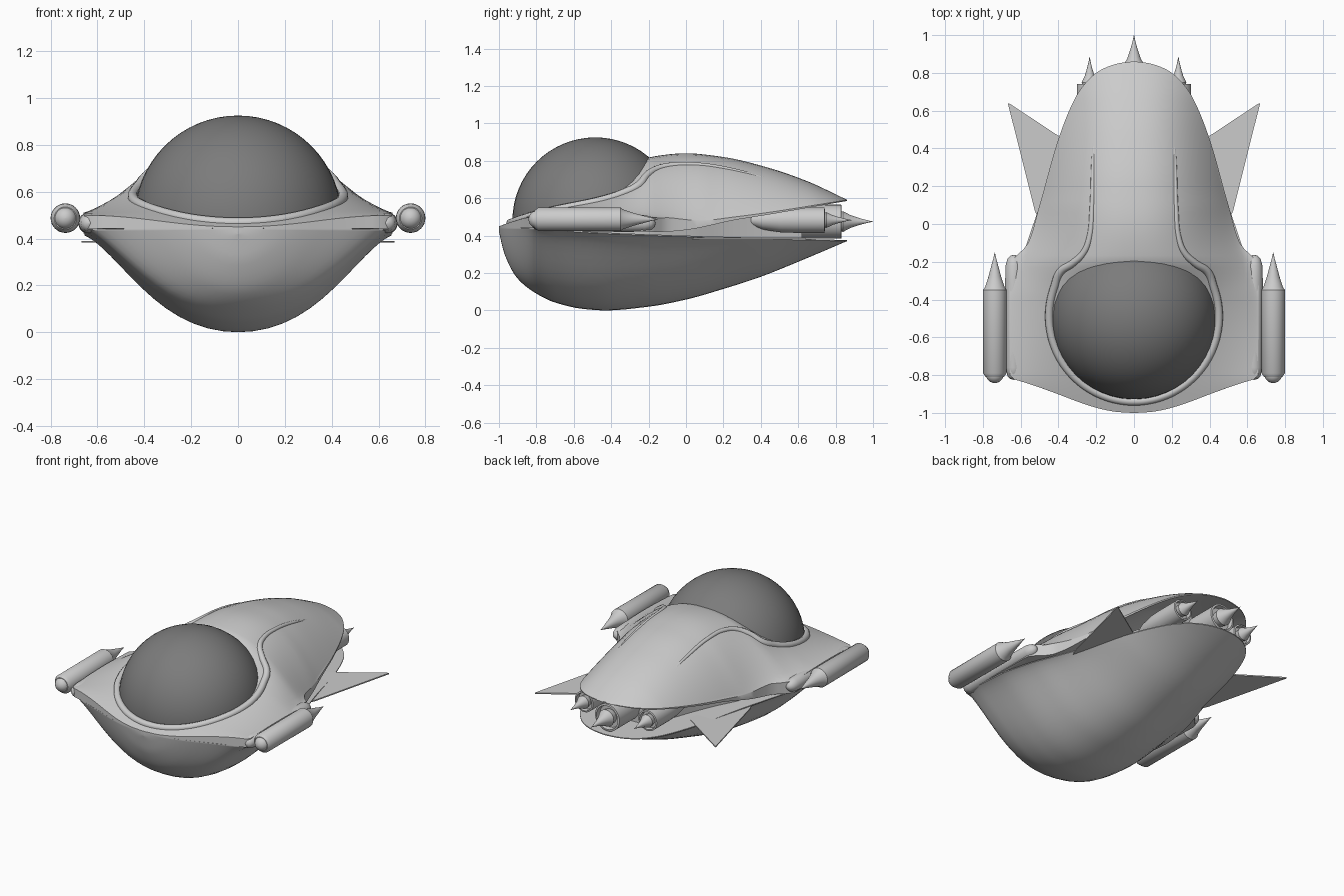
import bpy, bmesh, math
from mathutils import Vector

if "Cube" in bpy.data.objects:
    bpy.data.objects.remove(bpy.data.objects["Cube"])


def curve(table, y):
    """Smooth interpolation through (y, value) pairs."""
    n = len(table)
    if y <= table[0][0]:
        return table[0][1]
    if y >= table[-1][0]:
        return table[-1][1]
    sl = [(table[i + 1][1] - table[i][1]) / (table[i + 1][0] - table[i][0]) for i in range(n - 1)]
    m = [sl[0]] + [0 if a * b <= 0 else 2 * a * b / (a + b) for a, b in zip(sl, sl[1:])] + [sl[-1]]
    i = next(k for k in range(n - 1) if y <= table[k + 1][0])
    h = table[i + 1][0] - table[i][0]
    t = (y - table[i][0]) / h
    return ((2*t**3 - 3*t*t + 1) * table[i][1] + (t**3 - 2*t*t + t) * h * m[i]
            + (3*t*t - 2*t**3) * table[i + 1][1] + (t**3 - t*t) * h * m[i + 1])


# plan half widths: shared nose and tail, wing shoulders, smooth keel and hump, inner body
NOSE = [(-1, .01), (-.996, .08), (-.987, .14), (-.967, .22), (-.938, .305), (-.9, .405), (-.865, .5)]
TAIL = [(.1, .5), (.45, .40), (.67, .31), (.76, .245), (.81, .185), (.838, .125), (.853, .07), (.86, .01)]
WIDTH = NOSE + [(-.835, .59), (-.812, .655), (-.22, .66), (-.17, .625), (-.11, .565)] + TAIL
KEEL_W = NOSE + [(-.835, .575), (-.8, .63), (-.7, .655), (-.5, .655), (-.25, .615), (-.08, .56)] + TAIL
HUMP_W = [(-1, .66), (-.4, .66), (-.25, .63), (-.1, .575)] + TAIL
BODY_W = [(-.95, .1), (-.8, .5), (-.3, .55), (0, .44), (.2, .33), (.4, .24), (.62, .16)]
# centre height, edge height, edge thickness, keel height, lower rim height
CREST = [(-1, .45), (-.9, .485), (-.8, .52), (-.5, .64), (-.35, .715), (-.25, .785), (-.19, .82), (0, .84),
         (.2, .82), (.45, .76), (.65, .69), (.86, .592)]
EDGE = [(-1, .45), (-.8, .5), (-.5, .51), (-.2, .5), (0, .475), (.3, .505), (.86, .59)]
THICK = [(-1, .006), (-.8, .06), (-.5, .085), (-.2, .08), (0, .045), (.3, .015), (.86, .005)]
KEEL = [(-1, .42), (-.97, .30), (-.9, .17), (-.8, .09), (-.7, .042), (-.55, .008), (-.43, 0), (-.2, .02),
        (0, .058), (.2, .115), (.4, .18), (.6, .26), (.86, .37)]
RIM = [(-1, .444), (-.8, .44), (-.5, .42), (0, .40), (.86, .376)]


def top_z(x, y):
    t = min(1, abs(x) / curve(HUMP_W, y))
    c, e = curve(CREST, y), curve(EDGE, y)
    b = curve([(-1, 1), (-.5, 1.15), (-.2, 1.3), (.1, 1)], y)
    return e + (c - e) * max(0, 1 - t ** 2.35) ** b


def under_z(x, y):
    t = x / curve(WIDTH, y)
    arch = curve([(.1, 0), (.5, .5)], y) * (curve(CREST, y) - curve(EDGE, y))
    return curve(EDGE, y) - curve(THICK, y) + arch * (1 - t * t)


def keel_z(x, y):
    k, r = curve(KEEL, y), curve(RIM, y)
    t = (x / curve(KEEL_W, y)) ** 2
    flare = curve([(-.95, 0), (-.7, .65), (-.2, .65), (.4, 0)], y)
    return k + (r - .006 - k) * (t + flare * t * t * (1 - t))


def finish(name, bm, angle=35):
    bmesh.ops.recalc_face_normals(bm, faces=bm.faces)
    me = bpy.data.meshes.new(name)
    bm.to_mesh(me)
    bm.free()
    me.shade_smooth()
    me.set_sharp_from_angle(angle=math.radians(angle))
    ob = bpy.data.objects.new(name, me)
    bpy.context.collection.objects.link(ob)
    return ob


def skin(bm, rings):
    for a, b in zip(rings, rings[1:]):
        for i in range(len(a)):
            j = (i + 1) % len(a)
            bm.faces.new((a[i], a[j], b[j], b[i]))
    bm.faces.new(rings[0])
    bm.faces.new(rings[-1])


def loft(name, y0, y1, width, upper, lower, ny=90, nx=32):
    bm = bmesh.new()
    ts = [-math.cos(math.pi * i / nx) for i in range(nx + 1)]
    rings = []
    for k in range(ny + 1):
        y = (y0 + y1) / 2 - (y1 - y0) / 2 * math.cos(math.pi * k / ny)
        xs = [curve(width, y) * t for t in ts]
        ring = [(x, y, upper(x, y)) for x in xs] + [(x, y, lower(x, y)) for x in reversed(xs)]
        rings.append([bm.verts.new(p) for p in ring])
    skin(bm, rings)
    return finish(name, bm)


def lathe(name, x, z, profile, seg=32):
    """Revolve (radius, y) points round an axis along y."""
    bm = bmesh.new()
    rings = []
    for r, y in profile:
        r = max(r, .0008)
        rings.append([bm.verts.new((x + r * math.cos(2 * math.pi * i / seg), y,
                                    z + r * math.sin(2 * math.pi * i / seg))) for i in range(seg)])
    skin(bm, rings)
    return finish(name, bm)


# hull shells and the recessed body between them
loft("upper_hull", -1, .86, WIDTH, top_z, under_z)
loft("lower_hull", -1, .86, KEEL_W, lambda x, y: curve(RIM, y), keel_z)
loft("middle_body", -.95, .62, BODY_W, lambda x, y: curve(EDGE, y) - .004,
     lambda x, y: curve(RIM, y) - .01, 40, 8)

# bubble canopy
bm = bmesh.new()
bmesh.ops.create_uvsphere(bm, u_segments=48, v_segments=32, radius=.443)
bmesh.ops.translate(bm, verts=bm.verts, vec=(0, -.485, .482))
bmesh.ops.bisect_plane(bm, geom=bm.verts[:] + bm.edges[:] + bm.faces[:], plane_co=(0, 0, .455),
                       plane_no=(0, 0, 1), clear_inner=True)
canopy = finish("canopy", bm)
glass = bpy.data.materials.new("dark_glass")
glass.diffuse_color = (.2, .2, .2, 1)
glass.use_nodes = True
glass.node_tree.nodes["Principled BSDF"].inputs["Base Color"].default_value = glass.diffuse_color
canopy.data.materials.append(glass)

# canopy rim that runs back into two tapering ridges
half = []
for d in range(0, 111, 10):
    a = math.radians(d)
    half.append((.449 * math.sin(a), -.49 - .449 * math.cos(a), 1))
half += [(.39, -.255, 1), (.32, -.205, .9), (.265, -.15, .8), (.235, -.07, .7),
         (.222, .08, .6), (.217, .28, .5), (.213, .5, .2)]
path = [(-x, y, r) for x, y, r in reversed(half[1:])] + half
cu = bpy.data.curves.new("canopy_rim", 'CURVE')
cu.dimensions = '3D'
cu.bevel_depth = .022
cu.bevel_resolution = 3
cu.resolution_u = 6
cu.use_fill_caps = True
sp = cu.splines.new('BEZIER')
sp.bezier_points.add(len(path) - 1)
for p, (x, y, r) in zip(sp.bezier_points, path):
    p.co = Vector((x, y, top_z(x, y) - .004 - .006 * (1 - r)))
    p.radius = r
    p.handle_left_type = p.handle_right_type = 'AUTO'
bpy.context.collection.objects.link(bpy.data.objects.new("canopy_rim", cu))

# central engine
SPIKE = [(1, 0), (.62, .25), (.33, .55), (.12, .82), (0, 1)]
lathe("engine_centre", 0, .475, [(0, .1), (.05, .2), (.08, .35), (.09, .5), (.09, .83), (.078, .832), (.074, .8), (0, .8)])
lathe("spike_centre", 0, .475, [(.045, .79)] + [(.055 * r, .84 + .16 * s) for r, s in SPIKE])

for side, s in (("left", -1), ("right", 1)):
    # side engines
    lathe("engine_" + side, s * .235, .483, [(0, .3), (.025, .34), (.05, .41), (.065, .5), (.068, .58), (.068, .74),
                                           (.058, .742), (.055, .715), (0, .715)])
    lathe("engine_spike_" + side, s * .235, .483, [(.035, .71)] + [(.042 * r, .75 + .135 * q) for r, q in SPIKE])
    # rounded wing ends
    lathe("wing_end_" + side, s * .636, .466, [(0, -.825), (.02, -.82), (.034, -.805), (.043, -.76), (.046, -.3),
                                              (.044, -.22), (.034, -.185), (.018, -.168), (0, -.163)])
    # side pods with ball noses
    lathe("pod_" + side, s * .737, .487, [(0, -.81), (.048, -.81), (.062, -.79), (.063, -.35), (.052, -.335), (.034, -.28),
                                         (.018, -.22), (.007, -.18), (0, -.15)])
    lathe("pod_nose_" + side, s * .737, .487,
          [(.047 * math.sin(a * math.pi / 12), -.795 - .047 * math.cos(a * math.pi / 12)) for a in range(13)])
    # flat swept fins
    bm = bmesh.new()
    outline = [(.46, -.07), (.525, .07), (.668, .64), (.655, .635), (.39, .46), (.3, .4)]
    rings = [[bm.verts.new((s * x, y, z)) for x, y in outline] for z in (.382, .39)]
    skin(bm, rings)
    finish("fin_" + side, bm)
